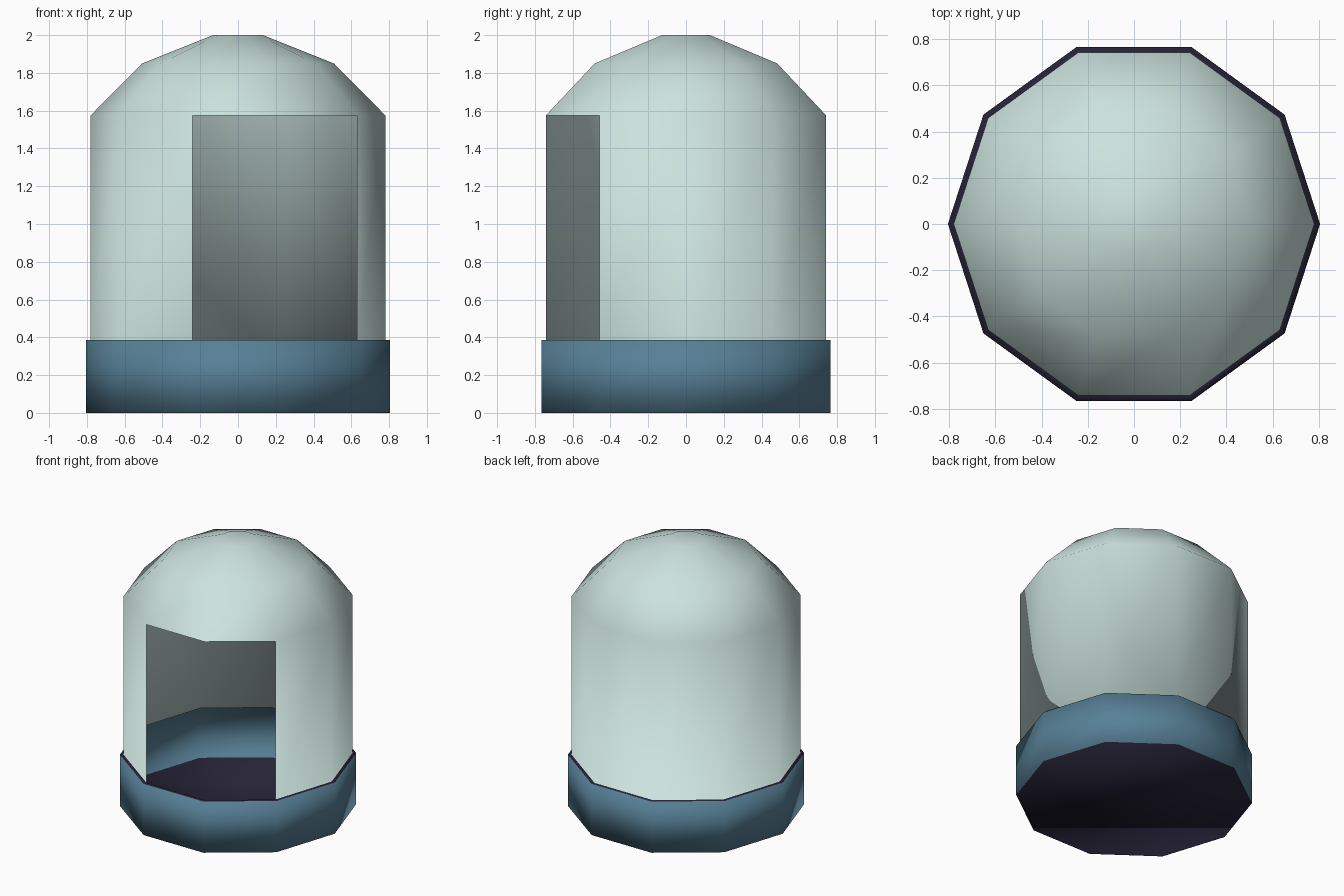
import bpy, bmesh, math

if "Cube" in bpy.data.objects:
    bpy.data.objects.remove(bpy.data.objects["Cube"])

SIDES = 10


def material(name, rgb):
    m = bpy.data.materials.new(name)
    m.diffuse_color = (*rgb, 1.0)
    m.use_nodes = True
    m.node_tree.nodes["Principled BSDF"].inputs["Base Color"].default_value = m.diffuse_color
    return m


# Open shell profile (radius, height); bands[i] is the material of the strip above point i
profile = [(0.805, 0.0), (0.805, 0.385), (0.78, 0.385),
           (0.78, 1.575), (0.508, 1.85), (0.133, 2.0)]
BLUE, DARK, PALE = 0, 1, 2
bands = [BLUE, DARK, PALE, PALE, PALE]
WALL = 2              # strip holding the doorway
DOORWAY = (7, 8)      # wall panels left open, at the front and front right

bm = bmesh.new()
rings = [[bm.verts.new((r * math.cos(math.tau * k / SIDES),
                        r * math.sin(math.tau * k / SIDES), z))
          for k in range(SIDES)] for r, z in profile]

# Base band, rim, walls and dome
for i, mat in enumerate(bands):
    for k in range(SIDES):
        if i == WALL and k in DOORWAY:
            continue
        n = (k + 1) % SIDES
        f = bm.faces.new((rings[i][k], rings[i][n], rings[i + 1][n], rings[i + 1][k]))
        f.material_index = mat

# Floor and top cap
bm.faces.new(rings[0][::-1]).material_index = DARK
bm.faces.new(rings[-1]).material_index = PALE

for f in bm.faces:
    f.smooth = True

mesh = bpy.data.meshes.new("domed_shelter")
bm.to_mesh(mesh)
bm.free()
for m in (material("slate blue", (0.095, 0.215, 0.305)),
          material("dark navy", (0.018, 0.016, 0.036)),
          material("pale aqua", (0.60, 0.76, 0.73))):
    mesh.materials.append(m)
bpy.context.collection.objects.link(bpy.data.objects.new("domed_shelter", mesh))
